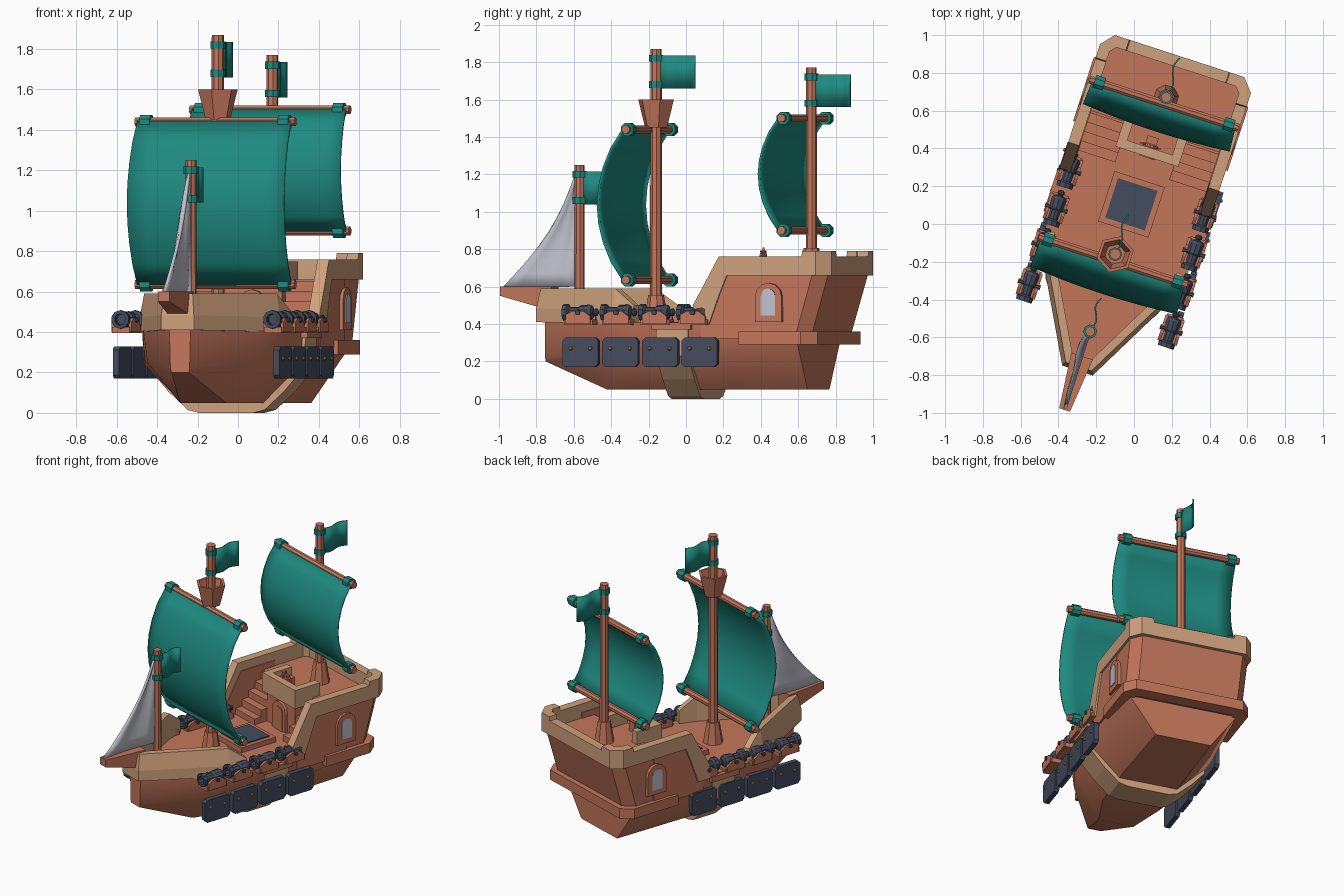
import bpy, bmesh, math
from mathutils import Vector, Matrix

if "Cube" in bpy.data.objects:
    bpy.data.objects.remove(bpy.data.objects["Cube"])

def material(name, rgb):
    m = bpy.data.materials.new(name)
    lin = [((c / 255 + 0.055) / 1.055) ** 2.4 for c in rgb]
    m.diffuse_color = (*lin, 1)
    m.use_nodes = True
    m.node_tree.nodes["Principled BSDF"].inputs["Base Color"].default_value = m.diffuse_color
    return m

WOOD = material("red_wood", (196, 118, 91))
TAN = material("tan_trim", (207, 161, 124))
TEAL = material("teal_cloth", (30, 138, 128))
SLATE = material("slate_metal", (68, 76, 95))
GREY = material("pale_grey", (194, 194, 206))
GOLD = material("gold_stud", (180, 135, 45))

# ---------- helpers (ship frame: x = starboard, y = stern) ----------
def make(name, verts, faces, mat, smooth=False, thick=0):
    bm = bmesh.new()
    vs = [bm.verts.new(v) for v in verts]
    for f in faces:
        bm.faces.new([vs[i] for i in f])
    bmesh.ops.recalc_face_normals(bm, faces=bm.faces)
    me = bpy.data.meshes.new(name)
    bm.to_mesh(me)
    bm.free()
    me.materials.append(mat)
    for p in me.polygons:
        p.use_smooth = smooth
    ob = bpy.data.objects.new(name, me)
    bpy.context.collection.objects.link(ob)
    if thick:
        s = ob.modifiers.new("thickness", 'SOLIDIFY')
        s.thickness, s.offset = thick, 0
    return ob

def loft(name, rings, mat):
    n = len(rings[0])
    verts = [v for r in rings for v in r]
    faces = [(k*n+i, k*n+(i+1) % n, (k+1)*n+(i+1) % n, (k+1)*n+i)
             for k in range(len(rings)-1) for i in range(n)]
    faces += [tuple(range(n)), tuple(range(len(verts)-n, len(verts)))]
    return make(name, verts, faces, mat)

def prism(name, pts, axis, a, b, mat):
    put = {'x': lambda u, w, t: (t, u, w), 'y': lambda u, w, t: (u, t, w),
           'z': lambda u, w, t: (u, w, t)}[axis]
    return loft(name, [[put(u, w, t) for u, w in pts] for t in (a, b)], mat)

def box(name, x0, x1, y0, y1, z0, z1, mat):
    return prism(name, [(x0, y0), (x1, y0), (x1, y1), (x0, y1)], 'z', z0, z1, mat)

def lathe(name, profile, origin, direction, sides, mat):
    q = Vector(direction).to_track_quat('Z', 'Y')
    rings = []
    for r, t in profile:
        rings.append([Vector(origin) + q @ Vector((r*math.cos(2*math.pi*(i+.5)/sides),
                      r*math.sin(2*math.pi*(i+.5)/sides), t)) for i in range(sides)])
    return loft(name, rings, mat)

def rail(name, half, width, mat, lean=0):
    """Mirrored band: half = (x, y, z_low, z_high) from starboard end to centre."""
    pts = half + [(-x, y, a, b) for x, y, a, b in reversed(half)]
    P = [Vector(p[:2]) for p in pts]
    rings = []
    for i, (x, y, a, b) in enumerate(pts):
        d0 = (P[i] - P[max(i-1, 0)]).normalized()
        d1 = (P[min(i+1, len(P)-1)] - P[i]).normalized()
        d0, d1 = (d0 if i else d1), (d1 if i < len(P)-1 else d0)
        n0, n1 = Vector((-d0.y, d0.x)), Vector((-d1.y, d1.x))
        n = (n0 + n1) / (1 + n0.dot(n1))
        if half[0][1] > half[-1][1]:
            n = -n
        q, t = P[i] + n * width, P[i] + n * lean
        rings.append([(x, y, a), (x, y, a*.6 + b*.4), (t.x, t.y, b), (q.x, q.y, b), (q.x, q.y, a)])
    return loft(name, rings, mat)

def arch(c, w, z0, z1):
    r = w / 2
    return [(c-r, z0), (c+r, z0)] + [(c + r*math.cos(math.pi*i/6), z1 - r + r*math.sin(math.pi*i/6))
                                     for i in range(7)]

# ---------- hull ----------
rings = []
for v, b, zb, wc, zc, wt in [(-.79, .045, .2, .05, .22, .055), (-.42, .12, .05, .29, .25, .31),
                             (-.18, .19, .05, .385, .24, .395), (.2, .2, .05, .395, .24, .405),
                             (.73, .19, .05, .37, .3, .39)]:
    h = [(b, zb), (wc, zc), (wt, .41)]
    rings.append([(x, v, z) for x, z in h] + [(-x, v, z) for x, z in reversed(h)])
hull = loft("hull", rings, WOOD)
for p in hull.data.polygons:
    p.use_smooth = True
hull.data.set_sharp_from_angle(angle=math.radians(38))

# stern cabin with leaning transom
def plan(z, v, w):
    half = [(w, .5), (w, v-.07), (w-.06, v)]
    return [(x, y, z) for x, y in half] + [(-x, y, z) for x, y in reversed(half)]
loft("stern_cabin", [plan(.3, .79, .4), plan(.66, .895, .405)], WOOD)
for s in (-1, 1):
    prism("stern_side_wall", [(.2, .32), (.6, .32), (.6, .7), (.33, .7), (.2, .48)], 'x', s*.355, s*.408, WOOD)

# tan rails, stern trim and hull band
rail("stern_rail", [(.42, .16, .4, .5), (.42, .25, .4, .66), (.42, .305, .55, .76), (.42, .35, .66, .76),
                    (.42, .77, .66, .76), (.42, .775, .66, .79), (.42, .85, .66, .79), (.36, .92, .66, .79),
                    (.28, .92, .66, .79), (.275, .92, .66, .76)], .06, TAN)
rail("bow_rail", [(.405, -.19, .4, .5), (.365, -.31, .4, .59), (.085, -.83, .41, .59)], .065, TAN, .022)
rail("stern_trim", [(.43, .42, .29, .36), (.43, .77, .29, .36), (.37, .845, .29, .36)], .09, WOOD)
side = [(.412, .4), (.41, .23), (.3, .105), (.2, .015), (.14, 0)]
prism("hull_band", side + [(-x, z) for x, z in reversed(side)], 'y', -.05, .13, TAN)
box("gunwale_strip", -.43, .43, -.07, .15, .37, .408, WOOD)

# bowsprit
loft("bowsprit", [[(-w, y, a), (w, y, a), (w, y, .6), (-w, y, .6)]
                  for y, w, a in [(-1.05, .03, .55), (-.75, .06, .47)]], WOOD)

# ---------- balcony, stairs, door, hatch, wheel ----------
box("balcony", -.15, .15, .38, .55, .4, .66, WOOD)
rail("balcony_rail", [(.175, .56, .62, .75), (.175, .36, .62, .75)], .05, TAN)
prism("door_frame", arch(0, .14, .4, .61), 'y', .36, .39, WOOD)
prism("door_panel", arch(0, .085, .41, .575), 'y', .355, .37, WOOD)
for s in (-1, 1):
    for i in range(5):
        box("stair", s*.15, s*.36, .28 + i*.052, .56, .4, .45 + i*.05, WOOD)
    prism("window_frame", arch(.585, .15, .41, .62), 'x', s*.4, s*.425, WOOD)
    prism("window_glass", arch(.585, .08, .445, .59), 'x', s*.4, s*.43, GREY)
box("hatch_frame", -.14, .14, -.045, .235, .4, .445, WOOD)
box("hatch_cover", -.11, .11, -.015, .205, .4, .452, SLATE)
box("wheel_post", -.03, .03, .43, .47, .65, .76, WOOD)
lathe("wheel_rim", [(.032, -.008), (.045, -.008), (.045, .008), (.032, .008), (.032, -.008)],
      (0, .42, .75), (0, -1, 0), 8, WOOD)
for i in range(4):
    a = i * math.pi / 4
    lathe("wheel_spoke", [(.006, -.058), (.006, .058)], (0, .42, .75),
          (math.cos(a), 0, math.sin(a)), 4, WOOD)

# ---------- masts, flags, sails ----------
def mast(v, z0, top, r, cone, length=.2):
    lathe("mast", [(r, z0), (r*.95, top)], (0, v, 0), (0, 0, 1), 8, WOOD)
    if cone:
        lathe("mast_foot", [(.068, z0), (.042, z0+.155)], (0, v, 0), (0, 0, 1), 8, WOOD)
    for z in (top-.05, top-.19):
        lathe("flag_ring", [(.037, z-.018), (.037, z+.018)], (0, v, 0), (0, 0, 1), 8, TEAL)
    n = 10
    verts = [(.014*math.sin(i/n*6.5), v + .02 + length*i/n, z) for z in (top-.21, top-.035) for i in range(n+1)]
    make("flag", verts, [(i, i+1, i+n+2, i+n+1) for i in range(n)], TEAL, True, .008)

def square_sail(v, z0, z1, bulge):
    for z in (z0, z1):
        lathe("yard", [(.023, -.415), (.023, .415)], (0, v, z), (1, 0, 0), 8, WOOD)
        for s in (-1, 1):
            lathe("yard_ring", [(.037, -.027), (.037, .027)], (s*.36, v, z), (1, 0, 0), 8, TEAL)
    nu, nv = 8, 8
    verts = []
    for j in range(nv+1):
        k = math.sin(math.pi*j/nv) ** .8
        for i in range(nu+1):
            x = 2*i/nu - 1
            verts.append((x*(.4 + .008*k), v - .018 - bulge*k - .02*k*(1-x*x), z0 + (z1-z0)*j/nv))
    w = nu + 1
    make("square_sail", verts, [(j*w+i, j*w+i+1, (j+1)*w+i+1, (j+1)*w+i)
                                for j in range(nv) for i in range(nu)], TEAL, True, .012)

mast(-.183, .4, 1.87, .032, True)
mast(.69, .65, 1.77, .03, True)
mast(-.613, .4, 1.25, .028, False, .165)
square_sail(-.22, .635, 1.44, .14)
square_sail(.655, .9, 1.5, .11)
lathe("crows_nest", [(.062, 1.45), (.1, 1.6), (.082, 1.6), (.055, 1.49)], (0, -.183, 0), (0, 0, 1), 6, WOOD)

# jib sail with hollow leading edge
A, T, C = Vector((0, -.63, 1.21)), Vector((0, -1.05, .59)), Vector((0, -.64, .6))
n, m = 8, 5
verts = []
for j in range(n+1):
    t = .02 + .98*j/n
    lead = A.lerp(T, t) + Vector((0, .06*math.sin(math.pi*t), 0))
    back = A.lerp(C, t)
    for i in range(m+1):
        p = lead.lerp(back, i/m)
        verts.append((-.03*math.sin(math.pi*i/m)*math.sin(math.pi*min(t, .85)), p.y, p.z))
make("jib_sail", verts, [(j*(m+1)+i, j*(m+1)+i+1, (j+1)*(m+1)+i+1, (j+1)*(m+1)+i)
                         for j in range(n) for i in range(m)], GREY, True, .016)

# ---------- cannons and side plates ----------
barrel = [(.008, -.1), (.02, -.092), (.02, -.08), (.012, -.072), (.036, -.064), (.042, -.05), (.038, 0),
          (.03, .01), (.028, .06), (.046, .07), (.046, .095), (.028, .095), (.028, .06)]
for s in (-1, 1):
    for k in range(4):
        v = .165 - .213*k
        x = s * (.388 + .006*k) + (.022 if s < 0 else 0)
        lathe("cannon_barrel", barrel, (x, v, .462), (0, -1, 0), 10, SLATE)
        lathe("cannon_trunnion", [(.014, -.062), (.014, .062)], (x, v, .46), (1, 0, 0), 8, SLATE)
        box("carriage_bed", x-.045, x+.045, v-.08, v+.08, .395, .425, WOOD)
        for e in (-1, 1):
            prism("carriage_cheek", [(v-.07, .4), (v+.07, .4), (v+.07, .44), (v+.03, .47),
                                     (v-.03, .47), (v-.07, .45)], 'x', x+e*.036, x+e*.053, WOOD)
        # hanging plate with cut corners
        c, h, z0, z1, q = .205 - .223*k, .1, .17, .328, .018
        o = .022 if s < 0 else 0
        prism("side_plate", [(c-h+q, z0), (c+h-q, z0), (c+h, z0+q), (c+h, z1-q), (c+h-q, z1),
                             (c-h+q, z1), (c-h, z1-q), (c-h, z0+q)], 'x', s*.412+o, s*.445+o, SLATE)
        for e in (-1, 1):
            lathe("plate_stud", [(.012, 0), (.007, .01)], (s*.444+o, c+e*.055, .27), (s, 0, 0), 8, GOLD)

# ---------- turn the ship to its heading ----------
M = Matrix.Translation((-.043, .014, 0)) @ Matrix.Rotation(math.radians(-18), 4, 'Z')
for ob in bpy.context.scene.objects:
    ob.matrix_world = M @ ob.matrix_world
